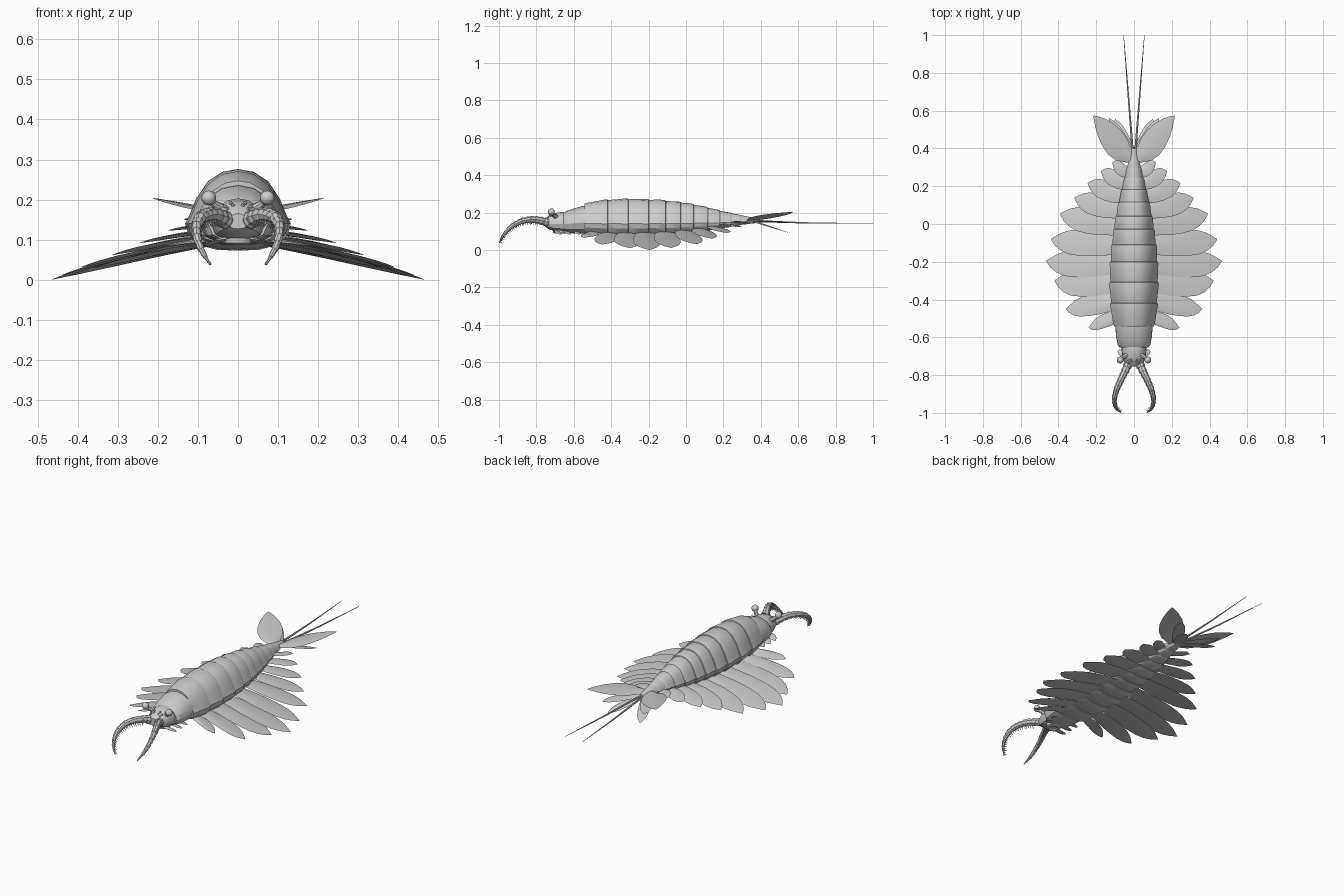
import bpy, bmesh, math
from mathutils import Vector

if "Cube" in bpy.data.objects:
    bpy.data.objects.remove(bpy.data.objects["Cube"])

grey = bpy.data.materials.new("pale grey")
grey.use_nodes = True
grey.diffuse_color = (0.6, 0.6, 0.6, 1)
grey.node_tree.nodes["Principled BSDF"].inputs["Base Color"].default_value = (0.6, 0.6, 0.6, 1)


def finish(name, bm, mirror=False, angle=30):
    """Turn a bmesh into a shaded object, mirrored across x if it is a pair."""
    bmesh.ops.recalc_face_normals(bm, faces=bm.faces)
    mesh = bpy.data.meshes.new(name)
    bm.to_mesh(mesh)
    bm.free()
    mesh.materials.append(grey)
    obj = bpy.data.objects.new(name, mesh)
    bpy.context.collection.objects.link(obj)
    bpy.ops.object.select_all(action='DESELECT')
    obj.select_set(True)
    bpy.context.view_layer.objects.active = obj
    bpy.ops.object.shade_smooth_by_angle(angle=math.radians(angle))
    if mirror:
        obj.modifiers.new("Mirror", 'MIRROR').use_mirror_merge = False


def loft(bm, rings):
    """Skin closed rings of equal size and cap both ends."""
    loops = [[bm.verts.new(p) for p in ring] for ring in rings]
    n = len(loops[0])
    for a, b in zip(loops, loops[1:]):
        for i in range(n):
            bm.faces.new((a[i], a[(i + 1) % n], b[(i + 1) % n], b[i]))
    bm.faces.new(loops[0])
    bm.faces.new(loops[-1])


def tube(bm, path, radii, sides=8):
    """Round tube along a path with one radius per point."""
    path = [Vector(p) for p in path]
    rings = []
    for i, p in enumerate(path):
        d = (path[min(i + 1, len(path) - 1)] - path[max(i - 1, 0)]).normalized()
        ref = Vector((0, 0, 1)) if abs(d.z) < 0.9 else Vector((1, 0, 0))
        u = d.cross(ref).normalized()
        v = d.cross(u)
        rings.append([p + radii[i] * (u * math.cos(k * math.tau / sides) + v * math.sin(k * math.tau / sides))
                      for k in range(sides)])
    loft(bm, rings)


def sample(table, t):
    """Linear interpolation in rows of (key, value, ...)."""
    for a, b in zip(table, table[1:]):
        if t <= b[0]:
            f = max(0, (t - a[0]) / (b[0] - a[0]))
            return [p + (q - p) * f for p, q in zip(a[1:], b[1:])]
    return list(table[-1][1:])


# Half cross-sections as (width share, height share)
TRUNK = [(0, 1), (.3, .965), (.57, .85), (.79, .64), (.91, .45), (1, .33), (.94, .2), (.75, .07), (.4, .01), (0, 0)]
HEAD = [(0, 1), (.4, .95), (.75, .8), (.95, .6), (1, .4), (.85, .15), (.45, .02), (0, 0)]


def section(half, y, w, low, high, s=1.0):
    mid = (low + high) / 2
    pts = half + [(-x, z) for x, z in half[-2:0:-1]]
    return [(x * w * s, y, mid + (low + (high - low) * z - mid) * s) for x, z in pts]


# Trunk: y, half width, bottom, top
BODY = [(-.55, .112, .088, .255), (-.42, .125, .08, .273), (-.3, .13, .077, .278), (-.15, .124, .08, .273),
        (0, .104, .09, .256), (.1, .085, .102, .236), (.2, .061, .12, .21), (.3, .037, .138, .188), (.4, .014, .15, .168)]
CUTS = [-.535, -.42, -.31, -.2, -.11, -.03, .04, .115, .18, .24, .295, .34, .395]
bm = bmesh.new()
for a, b in zip(CUTS, CUTS[1:]):
    steps = [(a - .008, .93), (a + .004, .965), ((a + b) / 2, .99), (b - .008, 1.02), (b, 1.0), (b + .004, .93)]
    loft(bm, [section(TRUNK, y, *sample(BODY, y), s) for y, s in steps])
finish("trunk_segments", bm, angle=25)

# Head and neck plates
bm = bmesh.new()
loft(bm, [section(HEAD, *r) for r in [(-.52, .1, .09, .24), (-.555, .098, .09, .238), (-.6, .094, .092, .225),
                                      (-.64, .087, .095, .212), (-.655, .074, .1, .202)]])
loft(bm, [section(HEAD, *r) for r in [(-.63, .068, .1, .203), (-.665, .066, .1, .206), (-.705, .061, .105, .2),
                                      (-.735, .05, .115, .187), (-.755, .025, .13, .168)]])
finish("head", bm, angle=25)

# Ring mouth under the head
bm = bmesh.new()
COUNT = 16
ring = [[bm.verts.new((r * math.cos(k * math.tau / COUNT), -.67 + r * math.sin(k * math.tau / COUNT), z))
         for k in range(COUNT)] for r, z in [(.042, .11), (.04, .095), (.028, .09), (.014, .096), (.01, .108)]]
for a, b in zip(ring, ring[1:]):
    for k in range(COUNT):
        bm.faces.new((a[k], a[(k + 1) % COUNT], b[(k + 1) % COUNT], b[k]))
bm.faces.new(ring[-1])
finish("mouth", bm)


def ball(bm, pos, r, seg=12):
    made = bmesh.ops.create_uvsphere(bm, u_segments=seg, v_segments=seg // 2 + 2, radius=r)
    bmesh.ops.translate(bm, verts=made["verts"], vec=pos)


# Stalked eyes and small brow bumps
bm = bmesh.new()
tube(bm, [(.04, -.695, .178), (.06, -.708, .192), (.07, -.716, .203)], [.014, .01, .01])
ball(bm, (.073, -.72, .207), .0185)
finish("eyes", bm, True)
bm = bmesh.new()
for x, y, z in [(.012, -.728, .188), (.018, -.718, .195), (.032, -.722, .186), (.026, -.735, .18)]:
    ball(bm, (x, y, z), .005, 6)
finish("brow_bumps", bm, True)

# Jointed grasping arms: share along arm, x, y, z, radius
ARM = [(0, .028, -.735, .148, .024), (.12, .045, -.775, .16, .021), (.25, .068, -.82, .168, .018),
       (.42, .092, -.875, .16, .016), (.58, .104, -.92, .139, .0135), (.74, .103, -.957, .108, .011),
       (.88, .09, -.983, .073, .008), (1, .07, -.997, .042, .003)]
arm, spines = bmesh.new(), bmesh.new()
JOINTS = 14
for j in range(JOINTS):
    a, b = sample(ARM, j / JOINTS), sample(ARM, (j + 1) / JOINTS)
    pa, pb = Vector(a[:3]), Vector(b[:3])
    tube(arm, [pa, pa.lerp(pb, .8), pb.lerp(pa, -.08)], [a[3] * .86, b[3] * 1.08, b[3] * .9])
    if j > 1:
        # Spines point to the inside of the curl
        along = (pb - pa).normalized()
        inward = Vector((0, -along.z, along.y)).normalized()
        inward = (inward + Vector((-.5, 0, 0))).normalized()
        for f in (.25, .75):
            p = pa.lerp(pb, f)
            tube(spines, [p, p + inward * (a[3] + .018 - .0007 * j)], [.004, .0008], 5)
finish("grasping_arms", arm, True)
finish("arm_spines", spines, True)

# Leaf outlines: share along, leading width, trailing width
FLAP = [(0, .75, .8), (.15, .85, .9), (.35, .97, 1), (.55, 1, 1), (.72, .93, .9),
        (.84, .72, .66), (.93, .42, .32), (1, .02, .02)]
FAN = [(0, .4, .3), (.15, .85, .6), (.32, 1, .9), (.5, .92, 1), (.68, .7, .88), (.84, .4, .58), (.95, .15, .25), (1, .02, .02)]


def blade(bm, outline, root, tip, lead, trail, side, arch=.0, sweep=.0, thick=.005):
    """Thin leaf from root to tip; side points to its leading edge."""
    root, tip, side = Vector(root), Vector(tip), Vector(side)
    rings = []
    for t, a, b in outline:
        c = root.lerp(tip, t) + Vector((0, sweep, arch)) * (4 * t * (1 - t))
        h = thick * (1.05 - t)
        up = Vector((0, 0, h))
        front, back = side * lead * a, -side * trail * b
        rings.append([c + front, c + front * .5 + up * 1.6, c + up * 1.6, c + back * .6 + up, c + back,
                      c + back * .6 - up * .3, c - up * .3, c + front * .5 - up * .3])
    loft(bm, rings)


# Swimming flaps: tip x, tip y, root y, leading width, trailing width
FLAPS = [(.24, -.548, -.495, .03, .05), (.36, -.45, -.41, .055, .062), (.42, -.3, -.3, .085, .06),
         (.465, -.195, -.2, .085, .06), (.44, -.08, -.1, .08, .06), (.392, .055, .0, .08, .055),
         (.315, .138, .08, .07, .05), (.245, .217, .15, .06, .045), (.175, .28, .215, .052, .038),
         (.115, .325, .27, .042, .03)]
bm = bmesh.new()
for x, y, ry, lead, trail in FLAPS:
    w, low, high = sample(BODY, ry)
    root = (w * .6, ry, low + .012)
    tip = (x, y, low + .02 - .27 * max(0, x - .11))
    blade(bm, FLAP, root, tip, lead, trail, (.12, -1, .07), .004)
finish("swimming_flaps", bm, True, 40)

# Small flaps below the head
bm = bmesh.new()
for y in (-.69, -.64, -.59):
    blade(bm, FLAP, (.03, y, .1), (.088, y + .015, .086), .022, .018, (0, -1, .2), .003)
finish("head_flaps", bm, True, 40)

# Tail fan: large raised blades over two smaller pairs
bm = bmesh.new()
blade(bm, FAN, (.012, .345, .16), (.214, .573, .207), .078, .058, (.75, -.66, .08), .002)
finish("tail_fan_upper", bm, True, 40)
bm = bmesh.new()
blade(bm, FLAP, (.01, .37, .155), (.13, .56, .152), .038, .026, (.83, -.5, .1))
blade(bm, FLAP, (.008, .37, .15), (.1, .555, .094), .034, .025, (.88, -.46, .1))
finish("tail_fan_lower", bm, True, 40)

# Long tail filaments
bm = bmesh.new()
tube(bm, [(.006, .37, .157), (.03, .68, .147), (.055, 1.0, .145)], [.006, .004, .0012], 6)
finish("tail_filaments", bm, True)

# Rest the lowest point on the ground
objs = [o for o in bpy.context.scene.objects if o.type == 'MESH' and grey.name in o.data.materials]
lowest = min(v.co.z for o in objs for v in o.data.vertices)
for o in objs:
    o.location.z -= lowest
